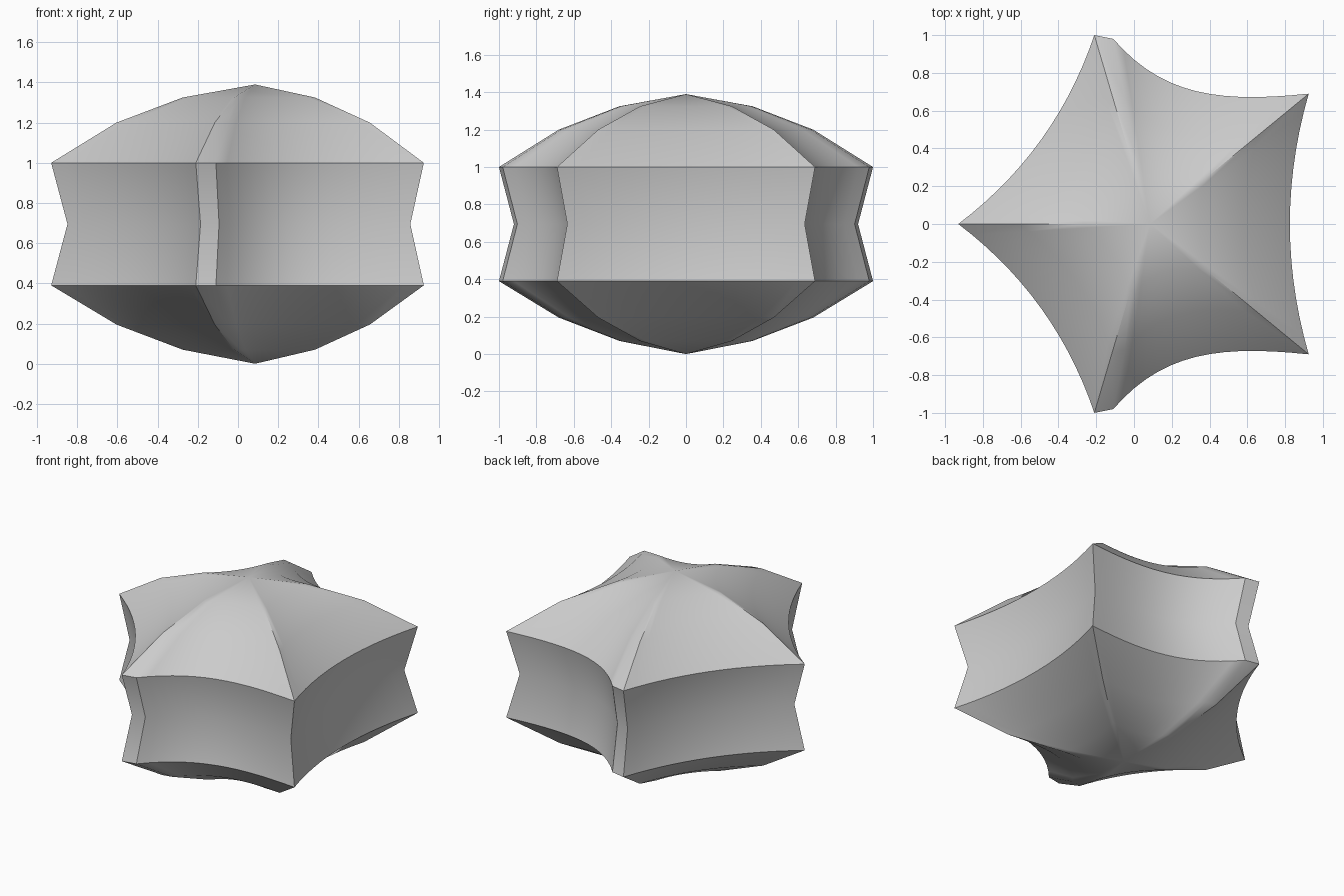
import bpy
import bmesh
import math
from mathutils import Vector
from mathutils.geometry import interpolate_bezier

cube = bpy.data.objects.get("Cube")
if cube:
    bpy.data.objects.remove(cube, do_unlink=True)

CENTRE = Vector((0.085, 0.0))
SEGMENTS = 14


def curve(*points):
    """Cubic arc between star tips, without its last point."""
    a, h1, h2, b = [Vector(p) for p in points]
    return interpolate_bezier(a, h1, h2, b, SEGMENTS + 1)[:-1]


# Star outline: one half, the bowed flat end, then the mirrored half
half = curve((-0.93, 0), (-0.587, 0.26), (-0.347, 0.593), (-0.21, 1.0))
half += [Vector((-0.21, 1.0))]
half += curve((-0.11, 0.98), (0.15, 0.68), (0.45, 0.64), (0.925, 0.69))
end = curve((0.925, 0.69), (0.792, 0.23), (0.792, -0.23), (0.925, -0.69))
mirrored = [Vector((p.x, -p.y)) for p in [*half[1:], end[0]][::-1]]
outline = half + end + mirrored

# Rings as (scale, height): lower dome, pinched wall, upper dome
rings = [(0.355, 0.07), (0.68, 0.195), (1, 0.39), (0.92, 0.695),
         (1, 1.0), (0.68, 1.2), (0.355, 1.325)]

bm = bmesh.new()
loops = []
for scale, height in rings:
    flat = [CENTRE + (p - CENTRE) * scale for p in outline]
    loops.append([bm.verts.new((p.x, p.y, height)) for p in flat])
bottom = bm.verts.new((CENTRE.x, 0, 0))
top = bm.verts.new((CENTRE.x, 0, 1.39))

count = len(outline)
for i in range(count):
    j = (i + 1) % count
    for low, high in zip(loops, loops[1:]):
        bm.faces.new((low[i], low[j], high[j], high[i]))
    bm.faces.new((bottom, loops[0][j], loops[0][i]))
    bm.faces.new((top, loops[-1][i], loops[-1][j]))
bmesh.ops.recalc_face_normals(bm, faces=bm.faces)

mesh = bpy.data.meshes.new("star_body")
bm.to_mesh(mesh)
bm.free()
body = bpy.data.objects.new("star_body", mesh)
bpy.context.collection.objects.link(body)

# Single plain grey
grey = bpy.data.materials.new("light_grey")
grey.use_nodes = True
colour = (0.6, 0.6, 0.6, 1)
grey.diffuse_color = colour
grey.node_tree.nodes["Principled BSDF"].inputs["Base Color"].default_value = colour
mesh.materials.append(grey)

# Smooth faces with crisp rims and ridges
bpy.ops.object.select_all(action="DESELECT")
body.select_set(True)
bpy.context.view_layer.objects.active = body
bpy.ops.object.shade_smooth_by_angle(angle=math.radians(30))
